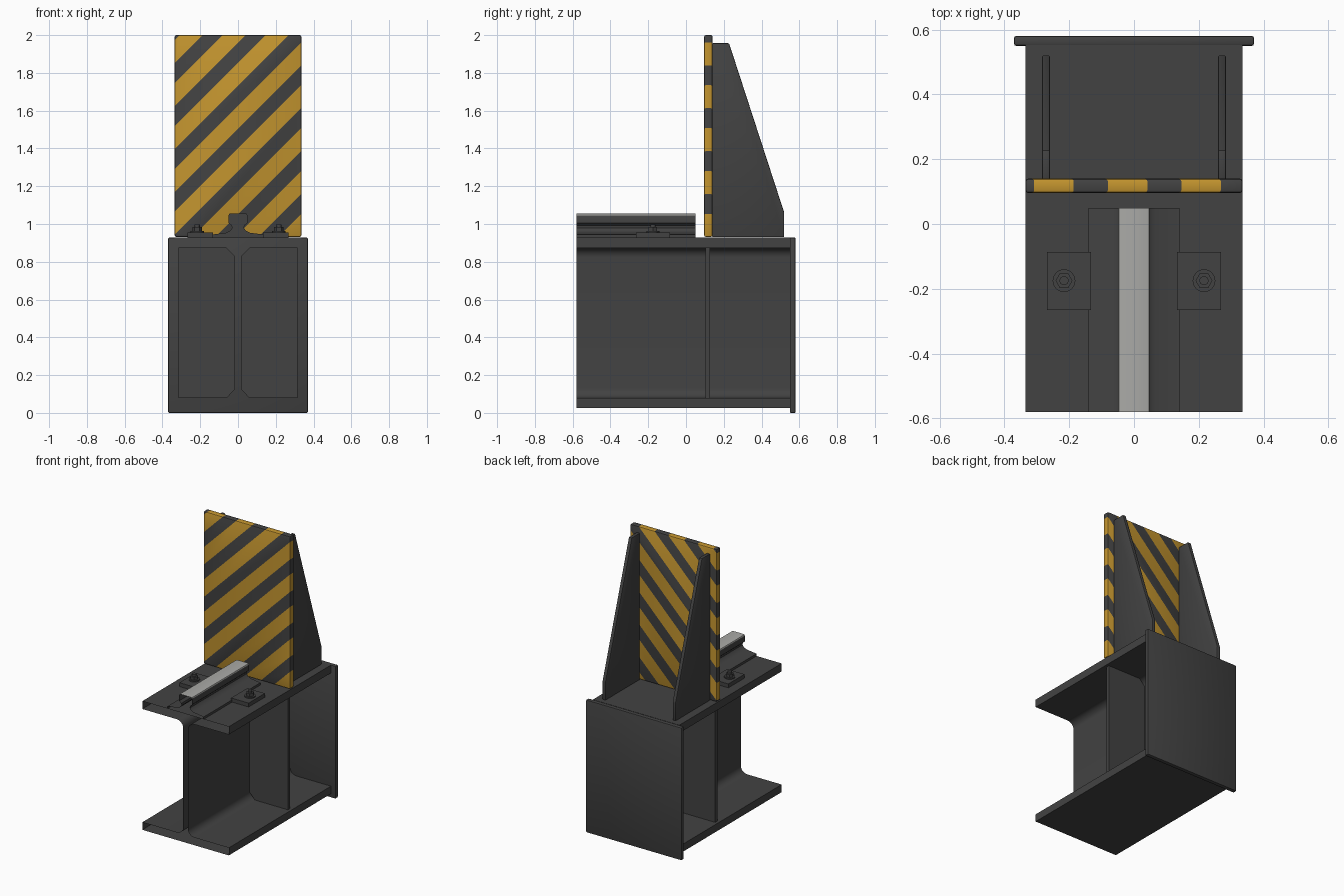
import bpy, bmesh, math
from mathutils import Vector

if "Cube" in bpy.data.objects:
    bpy.data.objects.remove(bpy.data.objects["Cube"])


def material(name, rgb):
    m = bpy.data.materials.new(name)
    m.diffuse_color = (*rgb, 1)
    m.use_nodes = True
    m.node_tree.nodes["Principled BSDF"].inputs["Base Color"].default_value = m.diffuse_color
    return m


DARK = material("dark grey paint", (0.055, 0.055, 0.055))
YELLOW = material("warning yellow", (0.55, 0.30, 0.028))
STEEL = material("bare steel", (0.40, 0.40, 0.385))


def finish(bm, name, mats=(DARK,), bevel=0, smooth=True):
    if bevel:
        bmesh.ops.bevel(bm, geom=[e for e in bm.edges if e.calc_face_angle(0) > 0.3],
                        offset=bevel, segments=2, profile=0.5, affect='EDGES')
    me = bpy.data.meshes.new(name)
    bm.to_mesh(me)
    bm.free()
    ob = bpy.data.objects.new(name, me)
    bpy.context.collection.objects.link(ob)
    for m in mats:
        me.materials.append(m)
    if smooth:
        bpy.context.view_layer.objects.active = ob
        ob.select_set(True)
        bpy.ops.object.shade_smooth_by_angle(angle=math.radians(35))
        ob.select_set(False)
    return ob


def prism(pts, axis, a, b):
    """Extrude a profile along x, y or z; pts are the two other coordinates in order."""
    def place(p, t):
        c = list(p)
        c.insert("xyz".index(axis), t)
        return c
    bm = bmesh.new()
    f = bm.faces.new([bm.verts.new(place(p, a)) for p in pts])
    r = bmesh.ops.extrude_face_region(bm, geom=[f], use_keep_orig=True)
    d = Vector(place((0, 0), b - a))
    bmesh.ops.translate(bm, verts=[v for v in r["geom"] if isinstance(v, bmesh.types.BMVert)], vec=d)
    bmesh.ops.recalc_face_normals(bm, faces=bm.faces)
    return bm


def box(x0, x1, y0, y1, z0, z1):
    return prism([(x0, y0), (x1, y0), (x1, y1), (x0, y1)], "z", z0, z1)


def open_front(bm):
    """Remove the cap where the girder and rail are cut off."""
    caps = [f for f in bm.faces if f.calc_center_median().y < -0.579]
    bmesh.ops.delete(bm, geom=caps, context='FACES_ONLY')


def mirrored(half):
    return half + [(-x, z) for x, z in reversed(half)]


# I-section girder with root fillets
W, R, Z0, Z1, Z2, Z3 = 0.018, 0.05, 0.027, 0.08, 0.873, 0.928
low = [(W + R - R * math.sin(t), Z1 + R - R * math.cos(t))
       for t in [i * math.pi / 16 for i in range(9)]]
high = [(x, Z1 + Z2 - z) for x, z in reversed(low)]
half = [(0.335, Z0), (0.335, Z1)] + low + high + [(0.335, Z2), (0.335, Z3)]
bm = prism(mirrored(half), "y", -0.58, 0.552)
open_front(bm)
finish(bm, "girder")

# End plate closing the girder
finish(box(-0.37, 0.37, 0.55, 0.58, 0, 0.928), "end_plate", bevel=0.006)

# Crane rail with worn steel running surface
rail = [(0.14, 0.928), (0.14, 0.944), (0.065, 0.953), (0.042, 0.964), (0.032, 0.978),
        (0.034, 0.992), (0.05, 1.006), (0.05, 1.046), (0.047, 1.053), (0.042, 1.055)]
bm = prism(mirrored(rail), "y", -0.58, 0.05)
open_front(bm)
for f in bm.faces:
    f.material_index = int(f.normal.z > 0.3 and f.calc_center_median().z > 1.04)
finish(bm, "rail", (DARK, STEEL))

# Striped stop plate: cut along diagonals, coloured by band
bm = box(-0.335, 0.335, 0.096, 0.14, 0.932, 2.0)
bmesh.ops.bevel(bm, geom=bm.edges[:], offset=0.008, segments=2, profile=0.5, affect='EDGES')
START, PERIOD, BAND = 1.400, 0.227, 0.105
for k in range(-4, 5):
    for u in (START + k * PERIOD, START + k * PERIOD + BAND):
        bmesh.ops.bisect_plane(bm, geom=bm.verts[:] + bm.edges[:] + bm.faces[:],
                               plane_co=(0, 0, u), plane_no=(-1, 0, 1), dist=1e-5)
for f in bm.faces:
    c = f.calc_center_median()
    f.material_index = int((c.z - c.x - START) % PERIOD > BAND)
finish(bm, "stop_plate", (DARK, YELLOW))


def cylinder(x, y, z0, z1, r, n):
    pts = [(x + r * math.cos(2 * math.pi * i / n), y + r * math.sin(2 * math.pi * i / n))
           for i in range(n)]
    return prism(pts, "z", z0, z1)


for s, side in ((-1, "left"), (1, "right")):
    # Tapered gusset behind the stop plate
    gusset = [(0.138, 0.93), (0.52, 0.93), (0.52, 1.06), (0.228, 1.957), (0.138, 1.957)]
    finish(prism(gusset, "x", s * 0.259, s * 0.284), side + "_gusset", bevel=0.005)

    # Web stiffener with clipped inner corners
    c = 0.045
    stiff = [(0.016, Z1 + c), (0.016 + c, Z1 - 0.002), (0.315, Z1 - 0.002),
             (0.315, Z2 + 0.002), (0.016 + c, Z2 + 0.002), (0.016, Z2 - c)]
    finish(prism([(s * x, z) for x, z in stiff], "y", 0.103, 0.127), side + "_stiffener")

    # Rail clip with washer, nut and stud
    x, y = s * 0.216, -0.175
    finish(box(*sorted((s * 0.132, s * 0.268)), -0.265, -0.086, 0.926, 0.955), side + "_clip")
    finish(cylinder(x, y, 0.954, 0.963, 0.035, 24), side + "_washer")
    finish(cylinder(x, y, 0.962, 0.983, 0.026, 6), side + "_nut")
    finish(cylinder(x, y, 0.982, 0.998, 0.014, 16), side + "_stud")
